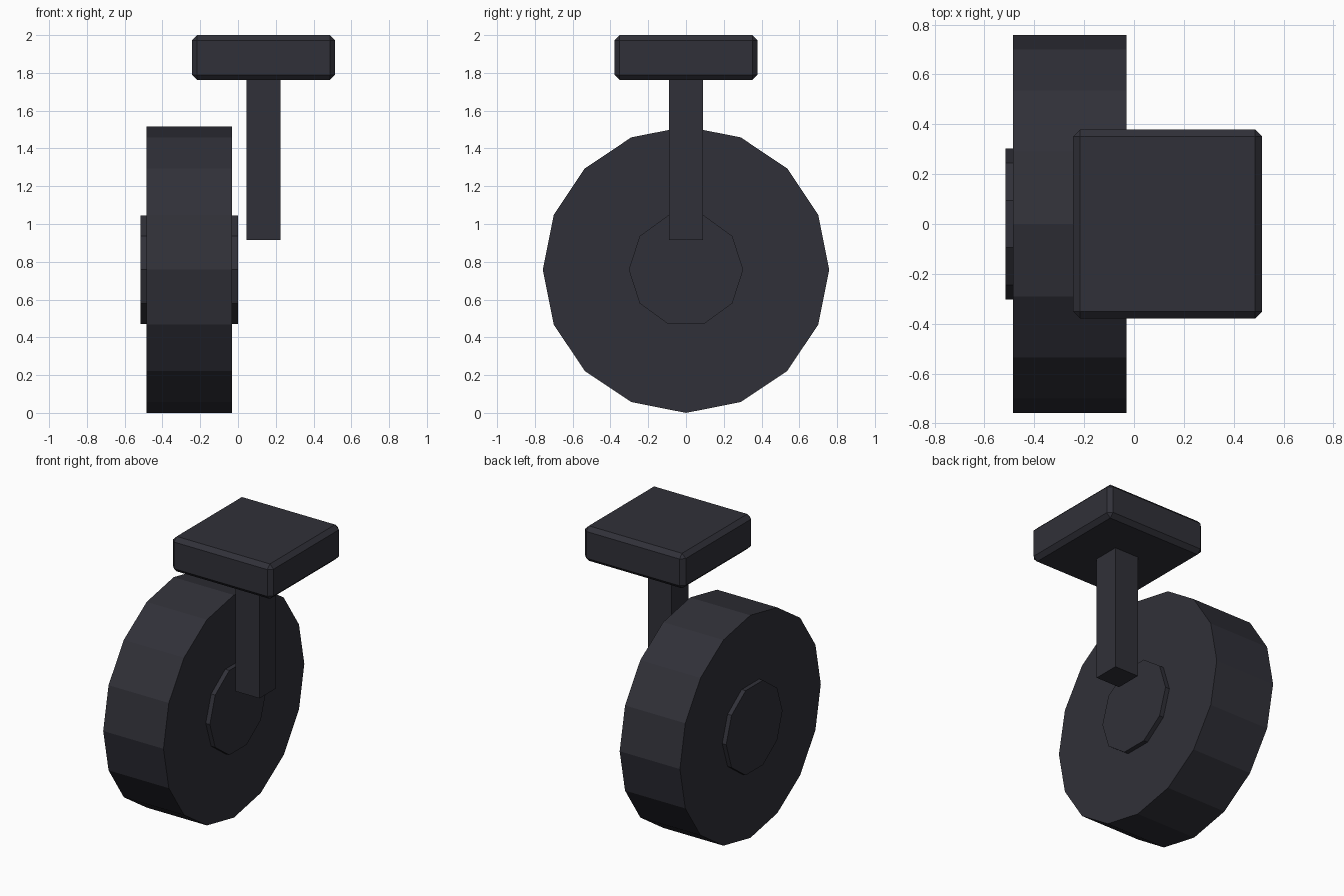
import bpy, bmesh
from math import cos, sin, tau

cube = bpy.data.objects.get("Cube")
if cube:
    bpy.data.objects.remove(cube, do_unlink=True)

COLOUR = (0.03, 0.03, 0.04, 1)
dark = bpy.data.materials.new("dark_rubber")
dark.use_nodes = True
dark.diffuse_color = COLOUR
dark.node_tree.nodes["Principled BSDF"].inputs["Base Color"].default_value = COLOUR


def finish(name, bm):
    bmesh.ops.recalc_face_normals(bm, faces=bm.faces)
    mesh = bpy.data.meshes.new(name)
    bm.to_mesh(mesh)
    bm.free()
    mesh.materials.append(dark)
    obj = bpy.data.objects.new(name, mesh)
    bpy.context.collection.objects.link(obj)
    return obj


def disc(name, sides, radius, x0, x1, z):
    """Faceted disc with its axle along x."""
    bm = bmesh.new()
    rim = [bm.verts.new((x0, radius * cos(tau * i / sides), z + radius * sin(tau * i / sides)))
           for i in range(sides)]
    face = bm.faces.new(rim)
    side = bmesh.ops.extrude_face_region(bm, geom=[face], use_keep_orig=True)
    moved = [v for v in side["geom"] if isinstance(v, bmesh.types.BMVert)]
    bmesh.ops.translate(bm, verts=moved, vec=(x1 - x0, 0, 0))
    return finish(name, bm)


def box(name, x, width, z0, z1):
    """Square block centred on y = 0."""
    bm = bmesh.new()
    bmesh.ops.create_cube(bm, size=1)
    bmesh.ops.scale(bm, verts=bm.verts, vec=(width, width, z1 - z0))
    bmesh.ops.translate(bm, verts=bm.verts, vec=(x, 0, (z0 + z1) / 2))
    return finish(name, bm)


# Wheel and its hub, which pokes out on both sides
AXLE_Z = 0.758
disc("wheel", 16, 0.758, -0.485, -0.031, AXLE_Z)
disc("hub", 10, 0.303, -0.515, 0.0, AXLE_Z)

# Post beside the wheel, carrying the mounting block
POST_X = 0.135
box("post", POST_X, 0.18, 0.915, 1.78)
block = box("mounting_block", POST_X, 0.758, 1.762, 2.0)
bevel = block.modifiers.new("chamfer", "BEVEL")
bevel.width = 0.028
bevel.segments = 1
